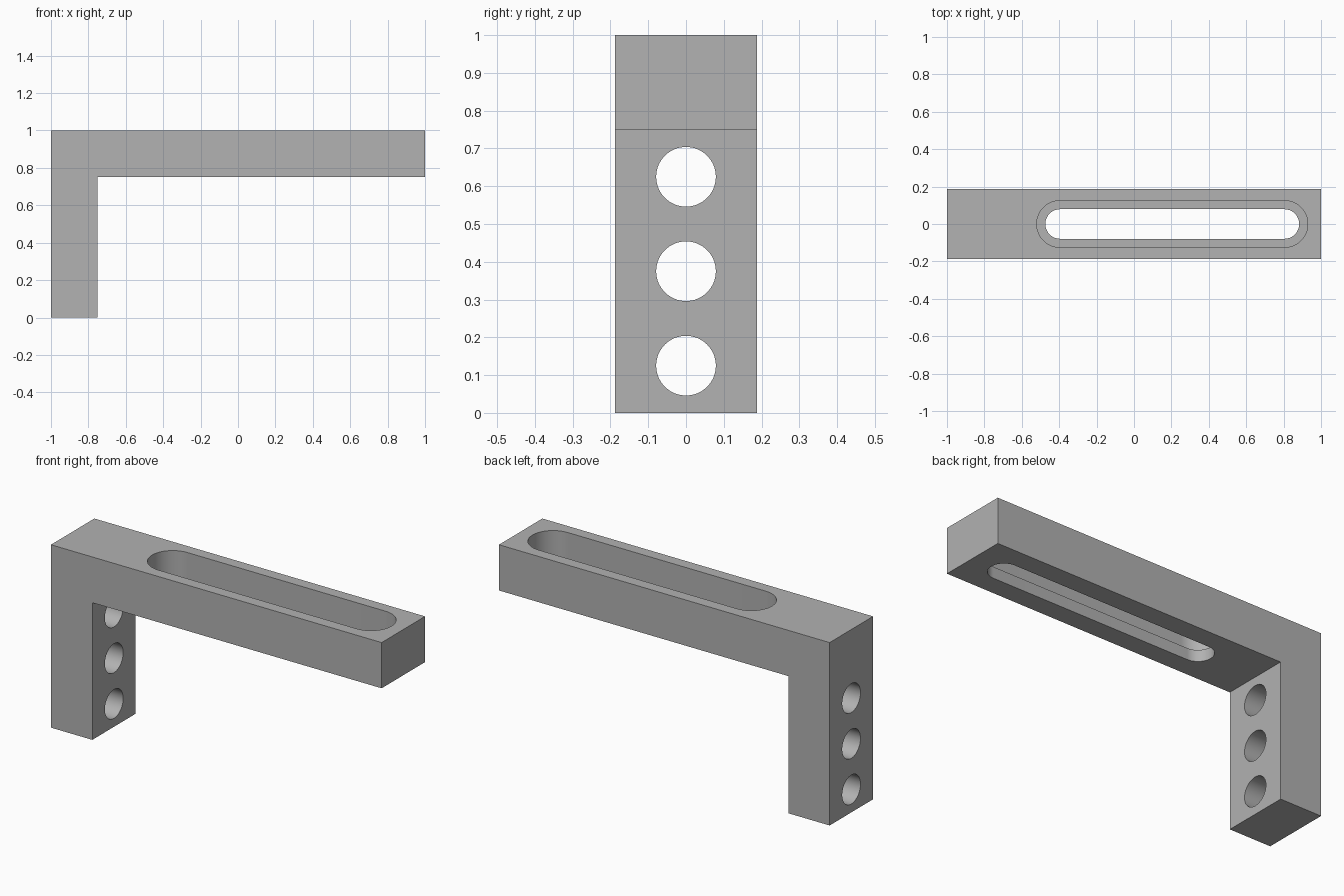
import bpy
import bmesh
from math import cos, sin, pi
from mathutils import Matrix

default = bpy.data.objects.get("Cube")
if default:
    bpy.data.objects.remove(default, do_unlink=True)

HALF_DEPTH = 0.1875
THICK = 0.25
SLOT_START, SLOT_END = -0.395, 0.804
LEDGE_Z = 1 - THICK + 0.0625

grey = bpy.data.materials.new("plain grey")
grey.use_nodes = True
colour = (0.445, 0.445, 0.445, 1)
grey.diffuse_color = colour
grey.node_tree.nodes["Principled BSDF"].inputs["Base Color"].default_value = colour


def prism(name, outline, depth, matrix):
    """Extrude a 2D outline along local z, then place it with the matrix."""
    bm = bmesh.new()
    face = bm.faces.new([bm.verts.new((u, v, 0)) for u, v in outline])
    extruded = bmesh.ops.extrude_face_region(bm, geom=[face])["geom"]
    top = [g for g in extruded if isinstance(g, bmesh.types.BMVert)]
    bmesh.ops.translate(bm, verts=top, vec=(0, 0, depth))
    bm.transform(matrix)
    bmesh.ops.recalc_face_normals(bm, faces=bm.faces)
    mesh = bpy.data.meshes.new(name)
    bm.to_mesh(mesh)
    bm.free()
    mesh.materials.append(grey)
    obj = bpy.data.objects.new(name, mesh)
    bpy.context.collection.objects.link(obj)
    return obj


def arc(centre, radius, start, sweep, steps):
    return [(centre + radius * cos(start + sweep * i / steps),
             radius * sin(start + sweep * i / steps)) for i in range(steps + 1)]


def slot(radius):
    return (arc(SLOT_END, radius, -pi / 2, pi, 32)
            + arc(SLOT_START, radius, pi / 2, pi, 32))


# L-shaped body: profile in x and z, extruded through the depth
inner_x, under_z = -1 + THICK, 1 - THICK
profile = [(-1, 0), (inner_x, 0), (inner_x, under_z),
           (1, under_z), (1, 1), (-1, 1)]
bracket = prism("bracket", profile, 2 * HALF_DEPTH,
                Matrix.Translation((0, HALF_DEPTH, 0)) @ Matrix.Rotation(pi / 2, 4, 'X'))

# Stepped slot: narrow through the arm, wider above the ledge
cutters = [
    prism("narrow_slot_cutter", slot(0.079), 0.6, Matrix.Translation((0, 0, 0.6))),
    prism("wide_slot_cutter", slot(0.125), 0.4, Matrix.Translation((0, 0, LEDGE_Z))),
]

# Three round holes through the leg
for i in range(3):
    place = Matrix.Translation((-1.1, 0, 0.125 + 0.25 * i)) @ Matrix.Rotation(pi / 2, 4, 'Y')
    cutters.append(prism("hole_cutter", arc(0, 0.079, 0, 2 * pi, 64)[:-1], 0.45, place))

bpy.context.view_layer.objects.active = bracket
for cutter in cutters:
    cutter.hide_render = True
    mod = bracket.modifiers.new("cut", 'BOOLEAN')
    mod.operation = 'DIFFERENCE'
    mod.solver = 'EXACT'
    mod.object = cutter
    bpy.ops.object.modifier_apply(modifier=mod.name)
    bpy.data.objects.remove(cutter, do_unlink=True)

# Smooth curved walls, crisp edges
bpy.ops.object.select_all(action='DESELECT')
bracket.select_set(True)
bpy.ops.object.shade_smooth_by_angle(angle=pi / 6)
